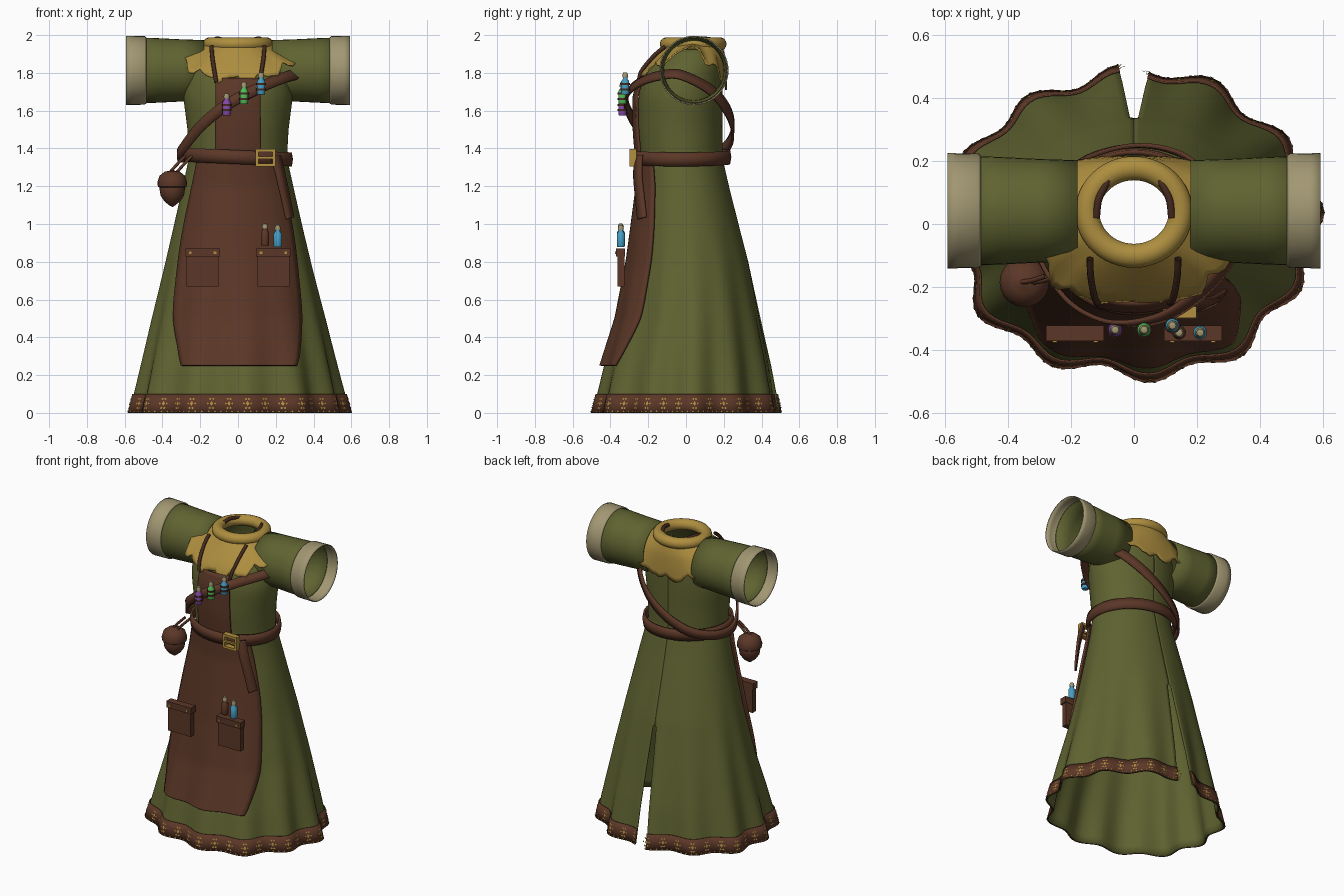
import bpy, bmesh, math, random
from math import sin, cos, pi
from mathutils import Vector

random.seed(4)
if "Cube" in bpy.data.objects:
    bpy.data.objects.remove(bpy.data.objects["Cube"])


def material(name, r, g, b):
    m = bpy.data.materials.new(name)
    m.use_nodes = True
    m.diffuse_color = (r, g, b, 1)
    m.node_tree.nodes["Principled BSDF"].inputs["Base Color"].default_value = (r, g, b, 1)
    return m


GREEN = material("olive cloth", .115, .125, .03)
BROWN = material("brown leather", .105, .038, .02)
DARK = material("dark leather", .06, .023, .013)
YELLOW = material("mustard cloth", .42, .27, .05)
CREAM = material("cream cloth", .36, .31, .17)
GOLD = material("gold trim", .45, .28, .05)
BLUE = material("blue glass", .06, .34, .55)
LIME = material("green glass", .09, .5, .1)
PURPLE = material("purple glass", .24, .07, .42)


def finish(name, bm, mat, thick=0, angle=40):
    bmesh.ops.recalc_face_normals(bm, faces=bm.faces)
    me = bpy.data.meshes.new(name)
    bm.to_mesh(me)
    bm.free()
    me.materials.append(mat)
    ob = bpy.data.objects.new(name, me)
    bpy.context.collection.objects.link(ob)
    if thick:
        s = ob.modifiers.new("thickness", "SOLIDIFY")
        s.thickness, s.offset = thick, 0
    bpy.ops.object.select_all(action="DESELECT")
    ob.select_set(True)
    bpy.context.view_layer.objects.active = ob
    bpy.ops.object.shade_smooth_by_angle(angle=math.radians(angle))
    return ob


def sheet(name, rows, mat, thick=0, wrap=False, loop=False):
    """Skin of quads through rows of points."""
    bm = bmesh.new()
    vs = [[bm.verts.new(p) for p in row] for row in rows]
    n, m = len(vs), len(vs[0])
    for i in range(n if loop else n - 1):
        for j in range(m if wrap else m - 1):
            a, b = vs[i], vs[(i + 1) % n]
            k = (j + 1) % m
            bm.faces.new((a[j], a[k], b[k], b[j]))
    return finish(name, bm, mat, thick)


def lathe(name, profile, center, mat, seg=14):
    c = Vector(center)
    rows = [[c + Vector((r * cos(2 * pi * j / seg), r * sin(2 * pi * j / seg), z))
             for j in range(seg)] for r, z in profile]
    return sheet(name, rows, mat, wrap=True)


def box(name, lo, hi, mat):
    bm = bmesh.new()
    bmesh.ops.create_cube(bm, size=1)
    for v in bm.verts:
        v.co = [(a + b) / 2 + (b - a) * t for a, b, t in zip(lo, hi, v.co)]
    return finish(name, bm, mat)


def smooth_path(pts, closed=False, steps=8):
    p = [Vector(q) for q in pts]
    n = len(p)
    get = (lambda i: p[i % n]) if closed else (lambda i: p[max(0, min(n - 1, i))])
    out = []
    for i in range(n if closed else n - 1):
        a, b, c, d = (get(i + k) for k in (-1, 0, 1, 2))
        for s in range(steps):
            t = s / steps
            out.append(.5 * (2 * b + (c - a) * t + (2 * a - 5 * b + 4 * c - d) * t ** 2
                             + (3 * b - a - 3 * c + d) * t ** 3))
    return out if closed else out + [p[-1]]


def ribbon(name, pts, width, mat, closed=False, thick=.014):
    path = smooth_path(pts, closed)
    n, rows = len(path), []
    for i, p in enumerate(path):
        a = path[(i - 1) % n] if closed else path[max(i - 1, 0)]
        b = path[(i + 1) % n] if closed else path[min(i + 1, n - 1)]
        normal = Vector((p.x, p.y, 0)).normalized() + Vector((0, 0, max(0, p.z - 1.62) * 5))
        side = (b - a).cross(normal).normalized() * width / 2
        rows.append([p - side, p + side])
    return sheet(name, rows, mat, thick, loop=closed)


def cord(name, pts, radius, mat):
    cu = bpy.data.curves.new(name, "CURVE")
    cu.dimensions, cu.bevel_depth, cu.bevel_resolution = "3D", radius, 2
    path = smooth_path(pts)
    sp = cu.splines.new("POLY")
    sp.points.add(len(path) - 1)
    for q, p in zip(sp.points, path):
        q.co = (*p, 1)
    cu.materials.append(mat)
    bpy.context.collection.objects.link(bpy.data.objects.new(name, cu))


# Robe outline by height: z, half width, front y, back y
SECTIONS = [(0, .56, -.475, .475), (.25, .505, -.42, .435), (.5, .45, -.345, .385),
            (.8, .38, -.29, .325), (1.2, .29, -.238, .225), (1.35, .257, -.238, .19),
            (1.5, .265, -.25, .19), (1.68, .288, -.25, .192), (1.8, .265, -.215, .19),
            (1.88, .21, -.15, .185), (1.95, .135, -.09, .165)]


def robe_section(z):
    z = max(0, min(1.95, z))
    for a, b in zip(SECTIONS, SECTIONS[1:]):
        if z <= b[0]:
            t = (z - a[0]) / (b[0] - a[0])
            return [p + (q - p) * t for p, q in zip(a, b)][1:]


def robe_point(z, th, off=0):
    rx, yf, yb = robe_section(z)
    fold = max(0, 1 - z / 1.1) ** 1.4
    k = 1 + fold * (.045 * sin(12 * th + .6) + .018 * sin(5 * th + 1))
    return Vector(((rx * k + off) * cos(th), (yf + yb) / 2 + ((yb - yf) / 2 * k + off) * sin(th), z))


def robe_rows(heights, off=0, seg=144):
    rows = []
    for z in heights:
        gap = .025 + .09 * (.76 - z) if z < .76 else 0
        h = gap * .5 / robe_section(z)[0]
        rows.append([robe_point(z, pi / 2 + h + (2 * pi - 2 * h) * j / seg, off) for j in range(seg + 1)])
    return rows


# Robe with a slit up the back, and its trimmed hem
heights = sorted([i * .05 for i in range(40)] + [.755, .765])
sheet("robe", robe_rows(heights), GREEN, .005)
sheet("hem_band", robe_rows((0, .05, .1), .008), BROWN, .006)

bm = bmesh.new()


def fleck(z, th, w, h):
    d = w / .55
    bm.faces.new([bm.verts.new(robe_point(z + b * h, th + a * d, .0135))
                  for a, b in ((-1, 0), (0, -1), (1, 0), (0, 1))])


for i in range(36):
    th = pi / 2 + 2 * pi * (i + .5) / 36
    fleck(.05, th, .009, .013)
    for a in (-1, 1):
        fleck(.05, th + a * .033, .006, .005)
        for b in (-1, 1):
            fleck(.05 + b * .024, th + a * .014, .007, .006)
for i in range(1, 110):
    fleck(.008, pi / 2 + 2 * pi * (i + .5) / 111, .007, .006)
finish("hem_embroidery", bm, GOLD)


def front_panel(name, outline, off, mat):
    rows = []
    path = smooth_path([(w, 0, z) for z, w in outline], steps=6)
    for p in path:
        rx = robe_section(p.z)[0]
        rows.append([robe_point(p.z, -pi / 2 + math.asin(p.x * (j / 12 - 1) / rx), off) for j in range(25)])
    return sheet(name, rows, mat, .014)


# Apron
front_panel("apron_skirt", [(.25, .288), (.32, .305), (.5, .325), (.7, .308), (.95, .275), (1.2, .225), (1.35, .195)], .022, BROWN)
front_panel("apron_bib", [(1.34, .11), (1.55, .108), (1.77, .108)], .026, BROWN)

# Sleeves with cuffs
for side, s in (("left", 1), ("right", -1)):
    def tube(profile, seg=40):
        return [[(s * x, .042 + r * cos(2 * pi * j / seg), 1.813 + r * sin(2 * pi * j / seg))
                 for j in range(seg)] for x, r in profile]
    sheet(side + "_sleeve", tube([(.18, .158), (.3, .162), (.42, .168), (.52, .172)]), GREEN, .005, wrap=True)
    sheet(side + "_cuff", tube([(.488, .172), (.495, .178), (.56, .179), (.592, .18)]), CREAM, .007, wrap=True)

# Ragged mantle and rolled collar
SEG, ROWS = 72, 9
ragged = [random.uniform(-.018, .018) + .02 * sin(j * 1.1) for j in range(SEG)]
mantle = []
for i in range(ROWS):
    t, row = i / (ROWS - 1), []
    for j in range(SEG):
        th = 2 * pi * j / SEG
        low = 1.95 - (.19 if sin(th) < 0 else .235) * abs(sin(th)) + ragged[j] * (.5 + .5 * abs(sin(th)))
        row.append(robe_point(1.95 + (low - 1.95) * t, th, .022 + t * .1 * abs(cos(th)) ** 2))
    mantle.append(row)
sheet("mantle", mantle, YELLOW, .008, wrap=True)
sheet("collar", [[((.148 + .038 * cos(b)) * cos(a), .038 + (.139 + .038 * cos(b)) * sin(a), 1.953 + .036 * sin(b))
                  for b in (2 * pi * k / 14 for k in range(14))]
                 for a in (2 * pi * j / 48 for j in range(48))], YELLOW, wrap=True, loop=True)

# Bib straps, passing under the collar and coming out inside it
for side, s in (("left", 1), ("right", -1)):
    cord(side + "_bib_strap", [(s * .115, -.25, 1.75), (s * .125, -.235, 1.81), (s * .137, -.17, 1.89), (s * .14, -.11, 1.94)], .011, DARK)
    cord(side + "_inner_strap", [(s * .12, .02, 1.975), (s * .112, .08, 1.982), (s * .082, .14, 1.975)], .012, DARK)

# Belt, hanging tail and buckle
belt = []
for e, z in ((0, -.036), (.006, 0), (0, .036)):
    belt.append([(.278 * cos(a) + e * cos(a), -.025 + (.252 + e) * sin(a), 1.354 + z - .012 * cos(a))
                 for a in (2 * pi * j / 64 for j in range(64))])
sheet("belt", belt, BROWN, .014, wrap=True)
ribbon("belt_tail", [(.2, -.25, 1.36), (.225, -.255, 1.26), (.25, -.245, 1.15), (.275, -.232, 1.03)], .06, BROWN)
for x in (.1, .19):
    box("buckle_side", (x - .008, -.298, 1.305), (x + .008, -.262, 1.397), GOLD)
for z in (1.312, 1.39):
    box("buckle_bar", (.1, -.298, z - .008), (.19, -.262, z + .008), GOLD)
box("buckle_pin", (.1, -.3, 1.345), (.19, -.285, 1.357), GOLD)

# Shoulder strap around the whole torso
ribbon("shoulder_strap", [(.325, -.03, 1.79), (.28, -.14, 1.785), (.19, -.235, 1.755), (.08, -.3, 1.705), (-.06, -.315, 1.63),
                          (-.19, -.26, 1.525), (-.285, -.14, 1.41), (-.315, -.03, 1.36), (-.27, .1, 1.36), (-.16, .205, 1.4),
                          (0, .248, 1.49), (.15, .22, 1.6), (.26, .13, 1.71)], .058, BROWN, closed=True)


def vial(name, x, y, z, mat):
    lathe(name, [(0, 0), (.019, 0), (.022, .006), (.022, .07), (.012, .084), (.012, .094), (0, .094)], (x, y, z), mat)
    lathe(name + "_cork", [(0, .09), (.015, .09), (.016, .1), (.011, .116), (0, .118)], (x, y, z), CREAM)


for name, x, y, z, mat in (("purple_vial", -.06, -.336, 1.575, PURPLE), ("green_vial", .032, -.336, 1.635, LIME),
                           ("blue_vial", .122, -.322, 1.685, BLUE)):
    vial(name, x, y, z, mat)
    for h in (.022, .05):
        lathe(name + "_loop", [(.02, h), (.026, h), (.026, h + .011), (.02, h + .011)], (x, y, z), DARK)
vial("pocket_vial", .21, -.345, .878, BLUE)
vial("pocket_dark_vial", .143, -.345, .885, BROWN)

# Apron pockets with studded flaps
for side, s in (("left", 1), ("right", -1)):
    x = s * .187
    box(side + "_pocket", (x - .085, -.362, .67), (x + .085, -.325, .86), BROWN)
    box(side + "_pocket_flap", (x - .092, -.371, .828), (x + .092, -.322, .87), BROWN)
    for d in (-.065, .065):
        box(side + "_pocket_stud", (x + d - .007, -.376, .84), (x + d + .007, -.37, .854), GOLD)

# Acorn pouch hung from the belt
P = (-.348, -.185, 1.09)
lathe("pouch_body", [(0, 0), (.012, .006), (.04, .028), (.062, .06), (.068, .1), (.06, .125)], P, BROWN, 20)
lathe("pouch_cap", [(.062, .1), (.076, .108), (.079, .13), (.068, .165), (.04, .187), (0, .195)], P, BROWN, 20)
for d in (-.018, .018):
    cord("pouch_cord", [(-.345 + d, -.185, 1.27), (-.31 + d, -.18, 1.31), (-.262 + d, -.165, 1.36)], .008, BROWN)
